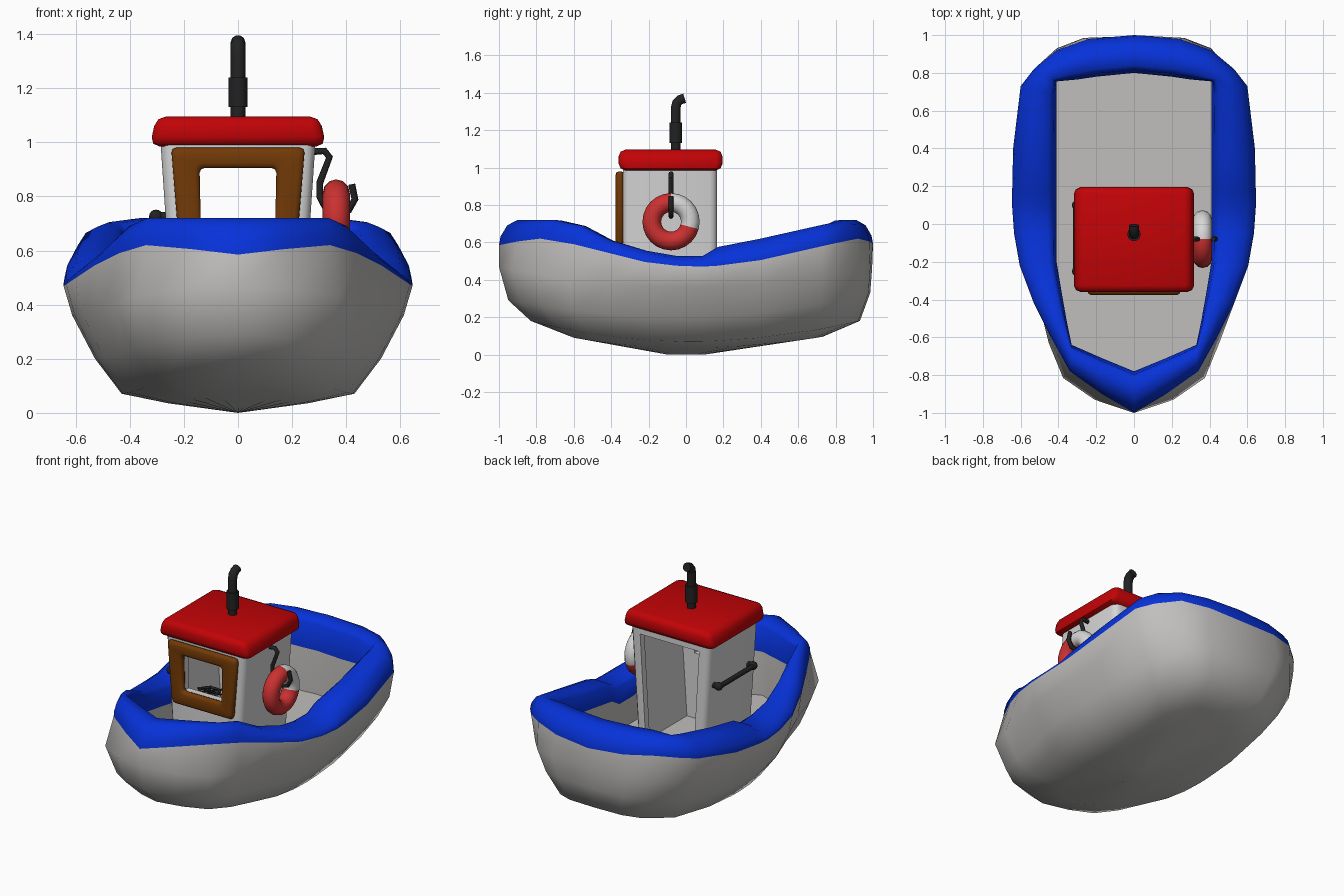
import bpy, bmesh, math
from mathutils import Vector, Matrix

if "Cube" in bpy.data.objects:
    bpy.data.objects.remove(bpy.data.objects["Cube"])


def mat(name, *c):
    m = bpy.data.materials.new(name)
    m.diffuse_color = (*c, 1)
    m.use_nodes = True
    m.node_tree.nodes["Principled BSDF"].inputs["Base Color"].default_value = m.diffuse_color
    return m


HULL = mat("hull grey", .53, .52, .51)
BLUE = mat("blue", .002, .032, .7)
WHITE = mat("cabin white", .68, .68, .68)
RED = mat("roof red", .54, .001, .002)
BROWN = mat("brown wood", .17, .042, .002)
DARK = mat("dark metal", .016, .016, .017)
RING_RED = mat("ring red", .6, .03, .03)


def finish(ob, angle=40):
    """Apply modifiers / curve geometry, then smooth by angle."""
    bpy.context.view_layer.update()
    dg = bpy.context.evaluated_depsgraph_get()
    me = bpy.data.meshes.new_from_object(ob.evaluated_get(dg))
    new = bpy.data.objects.new(ob.name, me)
    new.matrix_world = ob.matrix_world.copy()
    name = ob.name
    bpy.data.objects.remove(ob)
    bpy.context.collection.objects.link(new)
    new.name = name
    me.shade_smooth()
    me.set_sharp_from_angle(angle=math.radians(angle))
    return new


def from_bm(name, bm, *mats):
    bmesh.ops.recalc_face_normals(bm, faces=bm.faces)
    me = bpy.data.meshes.new(name)
    bm.to_mesh(me)
    bm.free()
    for m in mats:
        me.materials.append(m)
    ob = bpy.data.objects.new(name, me)
    bpy.context.collection.objects.link(ob)
    return ob


def loft(bm, rings, closed=False, blue=()):
    vs = [[bm.verts.new(p) for p in r] for r in rings]
    n = len(vs[0])
    for k in range(len(vs) if closed else len(vs) - 1):
        a, b = vs[k], vs[(k + 1) % len(vs)]
        for i in range(n):
            j = (i + 1) % n
            bm.faces.new((a[i], a[j], b[j], b[i])).material_index = int(k in blue)
    return vs


def taper_box(name, m, xb, xt, y0, y1, z0, z1, bevel=0, upright_only=False, segs=2):
    """Box with different half widths at bottom and top."""
    bm = bmesh.new()
    vs = loft(bm, [[(-x, y0, z), (x, y0, z), (x, y1, z), (-x, y1, z)] for x, z in ((xb, z0), (xt, z1))])
    bm.faces.new(vs[0])
    bm.faces.new(vs[1])
    if bevel:
        edges = [e for e in bm.edges
                 if not upright_only or abs(e.verts[0].co.z - e.verts[1].co.z) > .01]
        bmesh.ops.bevel(bm, geom=edges, offset=bevel, segments=segs, profile=.5, affect='EDGES')
    return from_bm(name, bm, m)


def tube(name, pts, r, m, res=3):
    cu = bpy.data.curves.new(name, 'CURVE')
    cu.dimensions = '3D'
    cu.bevel_depth = r
    cu.bevel_resolution = res
    cu.use_fill_caps = True
    sp = cu.splines.new('POLY')
    sp.points.add(len(pts) - 1)
    for p, co in zip(sp.points, pts):
        p.co = (*co, 1)
    cu.materials.append(m)
    ob = bpy.data.objects.new(name, cu)
    bpy.context.collection.objects.link(ob)
    return finish(ob, 50)


# Hull: half outline from bow to stern (x, y, band bottom z, rim top z, inner x, inner y)
ST = [(0, -1, .585, .72, 0, -.78), (.17, -.9, .605, .72, .17, -.71), (.34, -.78, .62, .72, .33, -.64),
      (.44, -.6, .59, .69, .355, -.52), (.53, -.42, .545, .61, .38, -.38), (.605, -.22, .495, .555, .41, -.2),
      (.635, -.05, .475, .527, .41, -.05), (.645, .09, .47, .527, .41, .09), (.645, .17, .475, .575, .41, .17),
      (.64, .4, .505, .62, .41, .4), (.6, .73, .58, .69, .41, .69), (.53, .82, .6, .705, .41, .755),
      (.41, .92, .62, .72, .3, .765), (.24, .98, .605, .72, .2, .78), (0, 1, .59, .72, 0, .8)]
# Fuller plan outline used below the band near bow and stern
FULL = {1: (.22, -.93), 2: (.395, -.815), 3: (.475, -.63), 12: (.43, .935), 13: (.28, .99)}
# Levels below the band: x factor, bow and stern y factors, z at middle, bow, stern
LEVELS = [(0, .1, .1, 0, 0, 0), (.4, .6, .73, .035, .09, .095), (.667, .83, .93, .07, .18, .18),
          (.82, .95, .985, .2, .29, .33), (.95, 1, .995, .36, .47, .46)]
# Rim cross-section: way from outer to inner edge, height from band bottom to rim top
RIM = [(.04, .35), (.2, .78), (.45, 1), (.8, .97), (.92, .75)]
DECK_Z = .25


def ring(fn):
    half = [fn(i, s) for i, s in enumerate(ST)]
    return half + [(-x, y, z) for x, y, z in half[-2:0:-1]]


def low_point(i, s, xf, bf, sf, zm, zb, zs):
    x, y = FULL.get(i, s[:2])
    return x * xf, y * (bf if y < 0 else sf), zm + ((zb if y < 0 else zs) - zm) * y * y


rings = [ring(lambda i, s: low_point(i, s, *lv)) for lv in LEVELS]
rings.append(ring(lambda i, s: s[:3]))
for t, h in RIM:
    rings.append(ring(lambda i, s: (s[0] + (s[4] - s[0]) * t, s[1] + (s[5] - s[1]) * t,
                                    s[2] + (s[3] - s[2]) * h)))
rings.append(ring(lambda i, s: (s[4], s[5], s[3] - .11 - .08 * s[1] ** 2)))
rings.append(ring(lambda i, s: (s[4], s[5], DECK_Z)))
bm = bmesh.new()
inner = loft(bm, rings, blue=range(5, 11))[-1]
n = len(inner)
for i in range(len(ST) - 1):  # deck strips across the boat
    quad = [inner[i], inner[i + 1], inner[(n - i - 1) % n], inner[(n - i) % n]]
    bm.faces.new(list(dict.fromkeys(quad)))
bmesh.ops.remove_doubles(bm, verts=bm.verts, dist=1e-4)
finish(from_bm("hull", bm, HULL, BLUE), 58)

# Cabin shell with front window and rear doorway
cabin = taper_box("cabin", WHITE, .235, .287, -.338, .167, DECK_Z - .01, 1.01, .04, True, 3)
cutters = [taper_box("cut_inside", WHITE, .19, .247, -.295, .125, .1, .97),
           taper_box("cut_window", WHITE, .145, .145, -.5, -.2, .67, .92),
           taper_box("cut_door", WHITE, .16, .21, .05, .4, .1, .95)]
for c in cutters:
    c.hide_render = True
    b = cabin.modifiers.new("cut", 'BOOLEAN')
    b.operation, b.object, b.solver = 'DIFFERENCE', c, 'EXACT'
finish(cabin, 35)
for c in cutters:
    bpy.data.objects.remove(c)

# Roof
finish(taper_box("roof", RED, .326, .302, -.36, .195, .985, 1.095, .035), 50)

# Window frame
bm = bmesh.new()


def frame_loop(xb, xt, z0, z1, y):
    return [(-xb, y, z0), (xb, y, z0), (xt, y, z1), (-xt, y, z1)]


out, inn = (.215, .247, .585, .98), (.137, .142, .675, .905)
loft(bm, [frame_loop(*out, -.33), frame_loop(*out, -.376),
          frame_loop(*inn, -.376), frame_loop(*inn, -.33)], closed=True)
bmesh.ops.bevel(bm, geom=bm.edges[:], offset=.018, segments=2, profile=.5, affect='EDGES')
finish(from_bm("window_frame", bm, BROWN), 50)

# Funnel pipe with sleeve
Y = -.055
tube("funnel_pipe", [(0, Y, 1.07), (0, Y, 1.32), (0, Y + .006, 1.345), (0, Y + .022, 1.362),
                     (0, Y + .048, 1.37)], .027, DARK)
tube("funnel_sleeve", [(0, Y, 1.13), (0, Y, 1.24)], .036, DARK)


def torus(name, R, r, M, *mats, seg=24, sides=12):
    bm = bmesh.new()
    loft(bm, [[((R + r * math.cos(b)) * math.cos(a), (R + r * math.cos(b)) * math.sin(a), r * math.sin(b))
               for b in (2 * math.pi * j / sides for j in range(sides))]
              for a in (2 * math.pi * i / seg for i in range(seg))], closed=True)
    bmesh.ops.transform(bm, matrix=M, verts=bm.verts)
    return from_bm(name, bm, *mats)


# Life ring, one part white
C = Vector((.363, -.08, .71))
life = finish(torus("life_ring", .103, .05, Matrix.Translation(C) @ Matrix.Rotation(math.pi / 2, 4, 'Y'),
                    RING_RED, WHITE), 60)
for f in life.data.polygons:
    d = f.center - C
    f.material_index = int(-15 < math.degrees(math.atan2(d.z, d.y)) < 90)

# Hook holding the ring
tube("ring_hook", [(x, -.08, z) for x, z in ((.27, .965), (.32, .968), (.338, .945), (.302, .85), (.302, .8),
                                             (.325, .755), (.365, .738), (.41, .75), (.432, .79), (.42, .845))],
     .013, DARK, 2)

# Handrail on the other side, with round ends against the wall
tube("handrail", [(-.308, -.25, .725), (-.308, .1, .725)], .016, DARK)
for y in (-.25, .1):
    bm = bmesh.new()
    bmesh.ops.create_uvsphere(bm, u_segments=12, v_segments=8, radius=.026,
                              matrix=Matrix.Translation((-.303, y, .725)))
    finish(from_bm("handrail_end", bm, DARK), 60)
    tube("handrail_mount", [(-.25, y, .725), (-.303, y, .725)], .018, DARK)

# Steering wheel on a column
W = Matrix.Translation((-.05, -.22, .645)) @ Matrix.Rotation(math.radians(-5), 4, 'X')
finish(torus("steering_wheel", .06, .009, W, DARK, seg=20, sides=8), 60)
for k in range(3):
    a = math.pi * k / 3
    d = Vector((math.cos(a), math.sin(a), 0)) * .082
    tube("wheel_spoke", [W @ -d, W @ d], .006, DARK, 1)
tube("wheel_column", [W @ Vector((0, 0, .01)), (-.05, -.22, DECK_Z)], .012, DARK, 2)
